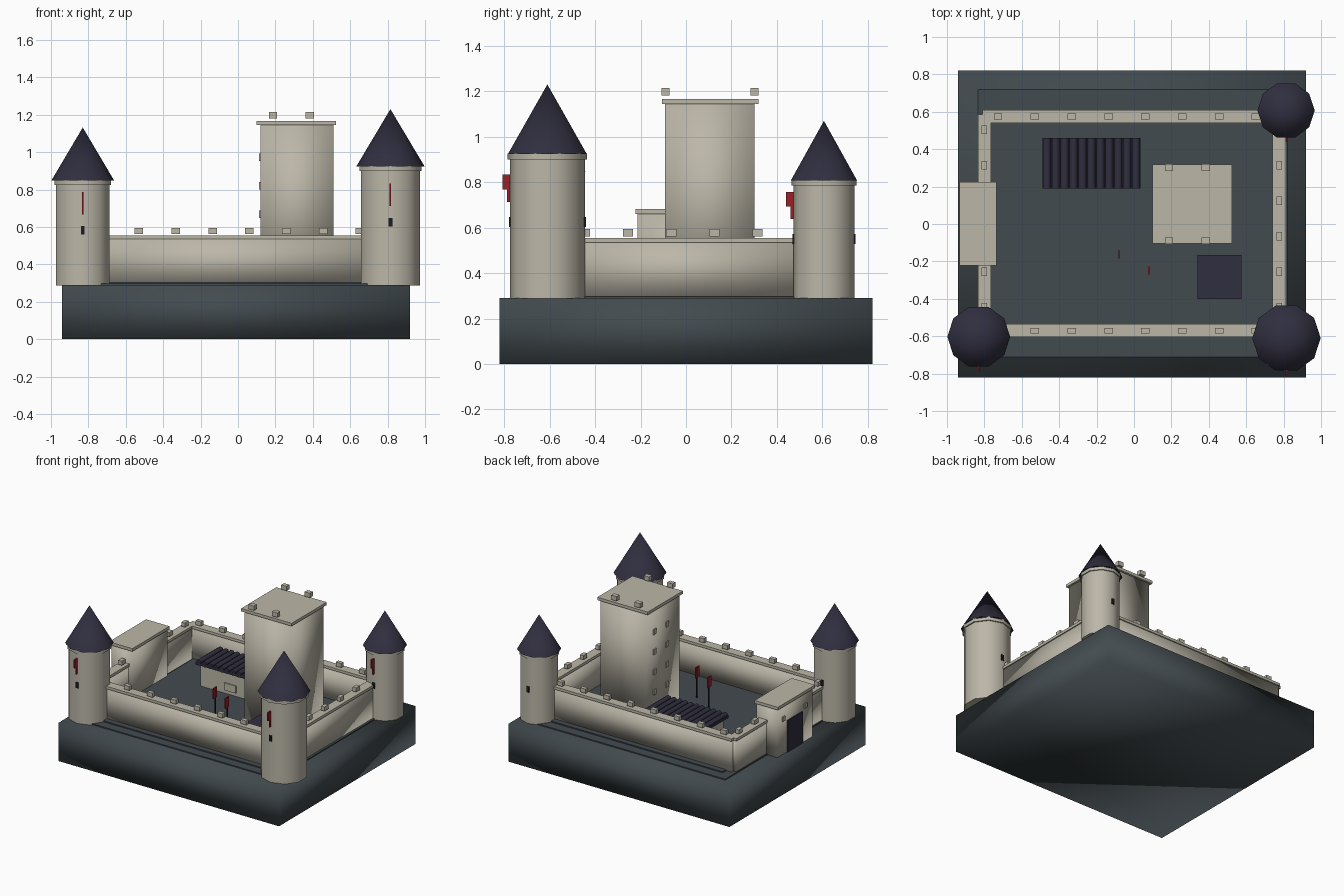
import bpy, bmesh, math
from mathutils import Matrix

if "Cube" in bpy.data.objects:
    bpy.data.objects.remove(bpy.data.objects["Cube"])


def material(name, rgb):
    m = bpy.data.materials.new(name)
    m.diffuse_color = (*rgb, 1)
    m.use_nodes = True
    m.node_tree.nodes["Principled BSDF"].inputs["Base Color"].default_value = m.diffuse_color
    return m


STONE = material("stone", (0.50, 0.47, 0.39))
SLATE = material("slate_ground", (0.055, 0.070, 0.078))
ROOF = material("navy_roof", (0.030, 0.028, 0.050))
RED = material("banner_red", (0.32, 0.015, 0.022))
DARK = material("dark_opening", (0.012, 0.012, 0.018))


def finish(name, bm, mat, smooth=False, angle=None):
    me = bpy.data.meshes.new(name)
    bm.to_mesh(me)
    bm.free()
    me.materials.append(mat)
    ob = bpy.data.objects.new(name, me)
    bpy.context.collection.objects.link(ob)
    if smooth:
        me.shade_smooth()
    if angle:
        bpy.ops.object.select_all(action='DESELECT')
        ob.select_set(True)
        bpy.context.view_layer.objects.active = ob
        bpy.ops.object.shade_smooth_by_angle(angle=math.radians(angle))
    return ob


def boxes(name, spans, mat, smooth=False):
    """One object made of boxes given as (x0, x1, y0, y1, z0, z1)."""
    bm = bmesh.new()
    for x0, x1, y0, y1, z0, z1 in spans:
        m = (Matrix.Translation(((x0 + x1) / 2, (y0 + y1) / 2, (z0 + z1) / 2))
             @ Matrix.Diagonal((x1 - x0, y1 - y0, z1 - z0, 1)))
        bmesh.ops.create_cube(bm, size=1, matrix=m)
    return finish(name, bm, mat, smooth)


def cone(name, x, y, z0, z1, r0, r1, mat, turn=0.0):
    bm = bmesh.new()
    m = Matrix.Translation((x, y, (z0 + z1) / 2)) @ Matrix.Rotation(turn, 4, 'Z')
    bmesh.ops.create_cone(bm, cap_ends=True, segments=10, radius1=r0, radius2=r1,
                          depth=z1 - z0, matrix=m)
    return finish(name, bm, mat, angle=40)


def around(x, y, z, sx, sy, sz):
    return (x - sx / 2, x + sx / 2, y - sy / 2, y + sy / 2, z - sz / 2, z + sz / 2)


# Ground block and stepped plinth
boxes("ground_block", [(-0.94, 0.92, -0.82, 0.82, 0, 0.29)], SLATE, True)
boxes("lower_plinth", [(-0.835, 0.82, -0.71, 0.72, 0.285, 0.298)], SLATE)
boxes("upper_plinth", [(-0.76, 0.75, -0.64, 0.645, 0.29, 0.306)], SLATE)

# Curtain walls, each with a cap and a row of merlons
XS = [-0.727 + 0.197 * i for i in range(8)]
YS = [-0.445 + 0.19 * i for i in range(6)]


def curtain_wall(name, x0, x1, y0, y1, merlons):
    e = 0.008
    boxes(name, [(x0 + e, x1 - e, y0 + e, y1 - e, 0.29, 0.537)], STONE, True)
    boxes(name + "_cap", [(x0, x1, y0, y1, 0.535, 0.555)], STONE)
    boxes(name + "_merlons", merlons, STONE)


curtain_wall("front_wall", -0.80, 0.80, -0.605, -0.535,
             [around(x, -0.57, 0.578, 0.045, 0.03, 0.032) for x in XS[1:]])
curtain_wall("back_wall", -0.81, 0.80, 0.54, 0.61,
             [around(x, 0.575, 0.578, 0.045, 0.03, 0.032) for x in XS])
curtain_wall("left_wall", -0.835, -0.765, -0.55, 0.585,
             [around(-0.80, y, 0.578, 0.03, 0.045, 0.032) for y in YS])
curtain_wall("right_wall", 0.74, 0.812, -0.55, 0.57,
             [around(0.776, y, 0.578, 0.03, 0.045, 0.032) for y in YS[:5]])


# Round corner towers with collar, pointed roof, slits and banner
def tower(name, x, y, r, top, apex, roof_r, slit_z, banner_top):
    cone(name + "_body", x, y, 0.288, top, r, r, STONE)
    cone(name + "_collar", x, y, top - 0.015, top + 0.012, r * 1.06, r * 1.06, STONE)
    cone(name + "_roof", x, y, top + 0.008, apex, roof_r, 0, ROOF, math.pi / 2)
    boxes(name + "_slits", [around(x, y + s * (r - 0.002), slit_z, 0.02, 0.012, 0.044)
                            for s in (-1, 1)], DARK)
    f, t = y - r, banner_top
    boxes(name + "_banner", [(x - 0.004, x + 0.004, f - 0.033, f + 0.01, t - 0.065, t),
                             (x - 0.004, x + 0.004, f - 0.012, f + 0.01, t - 0.12, t - 0.065)], RED)


tower("front_left_tower", -0.83, -0.603, 0.15, 0.84, 1.132, 0.168, 0.582, 0.787)
tower("front_right_tower", 0.815, -0.61, 0.165, 0.915, 1.23, 0.183, 0.625, 0.833)
tower("back_right_tower", 0.813, 0.607, 0.135, 0.80, 1.07, 0.153, 0.55, 0.757)

# Keep
boxes("keep_body", [(0.12, 0.51, -0.093, 0.302, 0.29, 1.15)], STONE, True)
boxes("keep_cap", [(0.10, 0.525, -0.105, 0.318, 1.145, 1.167)], STONE)
boxes("keep_merlons", [around(x, y, 1.198, 0.045, 0.035, 0.034)
                       for x in (0.187, 0.384) for y in (-0.09, 0.302)], STONE)
boxes("keep_windows", [around(0.12, y, 0.515 + 0.153 * i, 0.016, 0.03, 0.04)
                       for y in (0.06, 0.21) for i in range(4)], STONE)

# Gatehouse
boxes("gatehouse_body", [(-0.918, -0.745, -0.213, 0.213, 0.288, 0.665)], STONE, True)
boxes("gatehouse_cap", [(-0.932, -0.735, -0.222, 0.225, 0.66, 0.682)], STONE)
boxes("gate_door", [(-0.926, -0.915, -0.085, 0.095, 0.29, 0.53)], ROOF)
boxes("gatehouse_windows", [around(-0.918, y, 0.56, 0.014, 0.03, 0.035)
                            for y in (-0.125, 0.14)], STONE)

# Long hall with slatted roof
boxes("hall_walls", [(-0.465, 0.01, 0.21, 0.44, 0.29, 0.475)], STONE)
boxes("hall_plaque", [around(-0.21, 0.207, 0.36, 0.10, 0.012, 0.055)], STONE)
boxes("hall_roof", [(-0.49, 0.035, 0.19, 0.46, 0.47, 0.49)], ROOF)
bm = bmesh.new()
for i in range(11):
    m = (Matrix.Translation((-0.466 + 0.0477 * i, 0.325, 0.488))
         @ Matrix.Rotation(math.pi / 2, 4, 'X'))
    bmesh.ops.create_cone(bm, cap_ends=True, segments=8, radius1=0.022, radius2=0.022,
                          depth=0.268, matrix=m)
finish("hall_roof_slats", bm, ROOF, angle=50)

# Small store house
boxes("store_walls", [(0.36, 0.555, -0.38, -0.185, 0.29, 0.445)], STONE)
boxes("store_roof", [(0.34, 0.575, -0.40, -0.165, 0.44, 0.468)], ROOF)

# Courtyard flags
for i, (x, y) in enumerate([(-0.08, -0.16), (0.08, -0.245)]):
    boxes(f"flag_pole_{i}", [around(x, y, 0.42, 0.008, 0.008, 0.24)], DARK)
    boxes(f"flag_cloth_{i}", [(x - 0.004, x + 0.004, y - 0.025, y + 0.018, 0.46, 0.54)], RED)
